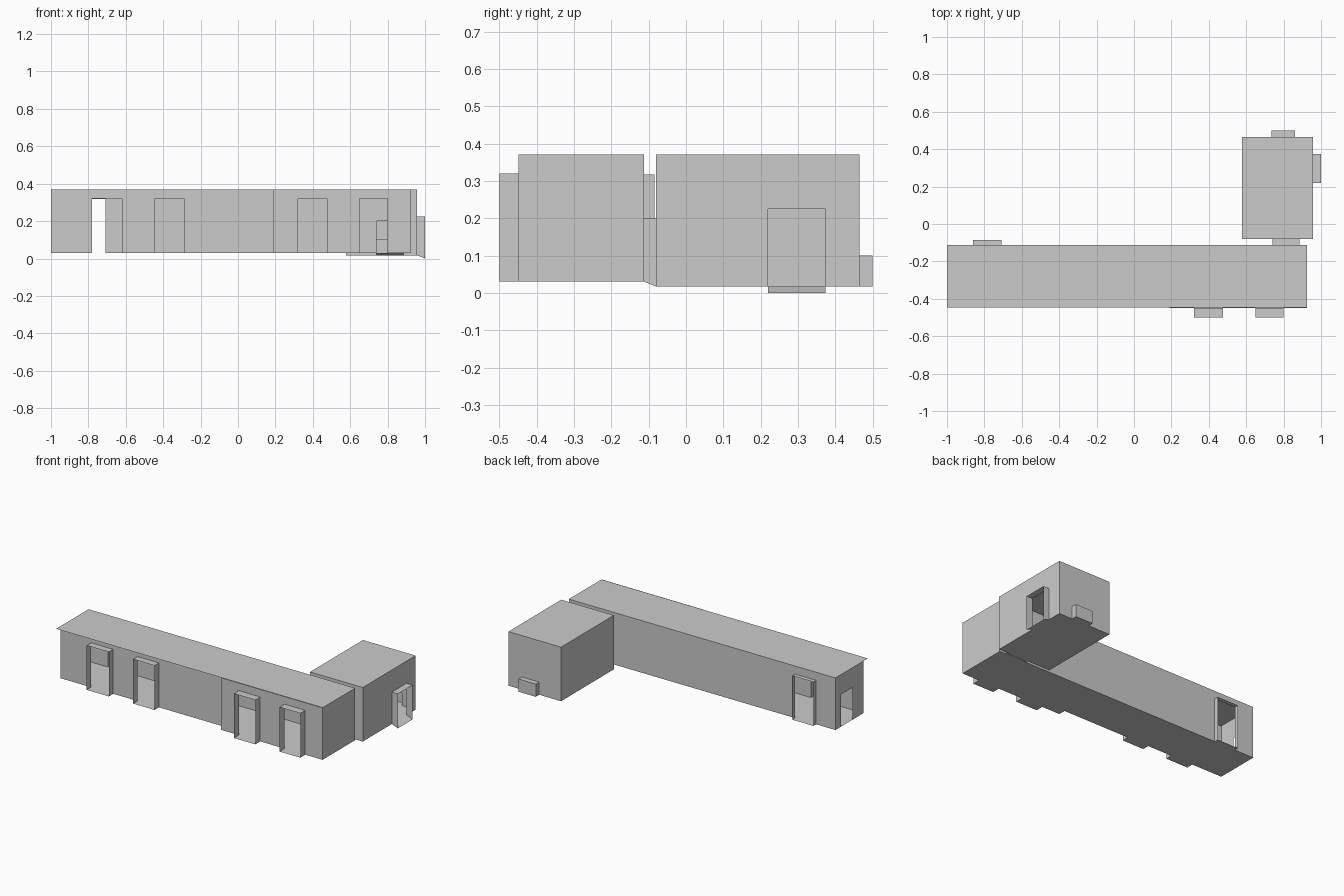
import bpy
from mathutils import Vector

if "Cube" in bpy.data.objects:
    bpy.data.objects.remove(bpy.data.objects["Cube"])


def make_object(name, polygons):
    """Mesh object from a list of polygons, each a list of corner points."""
    verts, faces = [], []
    for poly in polygons:
        faces.append(list(range(len(verts), len(verts) + len(poly))))
        verts += [tuple(p) for p in poly]
    mesh = bpy.data.meshes.new(name)
    mesh.from_pydata(verts, [], faces)
    obj = bpy.data.objects.new(name, mesh)
    bpy.context.collection.objects.link(obj)
    return obj


def upright(a, b, z0, z1):
    """Vertical rectangle over the ground line a-b."""
    return [(a.x, a.y, z0), (b.x, b.y, z0), (b.x, b.y, z1), (a.x, a.y, z1)]


def passage(name, p, q, out, depth, z, top, drop, closed):
    """Thin-walled open passage sticking out of a wall opening."""
    p2, q2 = p + out * depth, q + out * depth
    low = z - drop

    def at(v, h):
        return (v.x, v.y, h)
    polys = [
        [at(p, z), at(q, z), at(q2, low), at(p2, low)][::-1],
        [at(p, top), at(q, top), at(q2, top), at(p2, top)][::-1],
        [at(p, z), at(p2, low), at(p2, top), at(p, top)],
        [at(q, z), at(q, top), at(q2, top), at(q2, low)],
    ]
    if closed:
        polys.append(upright(p2, q2, low, top))
    make_object(name, polys)


def room(name, outline, z0, z1, openings):
    """Walls and floor of a room. openings: edge index -> list of
    (name, from, to, top, depth, drop, closed); from/to are x or y values."""
    pts = [Vector(p) for p in outline]
    polys = [[(p.x, p.y, z0) for p in reversed(pts)]]
    for i, a in enumerate(pts):
        b = pts[(i + 1) % len(pts)]
        d = (b - a).normalized()
        out = Vector((d.y, -d.x))
        axis = 0 if abs(d.x) > 0.5 else 1
        cuts = []
        for label, c0, c1, *rest in openings.get(i, []):
            s0, s1 = sorted((abs(c0 - a[axis]), abs(c1 - a[axis])))
            cuts.append((s0, s1, label, rest))
        pos = a
        for s0, s1, label, (top, depth, drop, closed) in sorted(cuts):
            p, q = a + d * s0, a + d * s1
            polys.append(upright(pos, p, z0, z1))
            polys.append(upright(p, q, top, z1))      # lintel
            if depth:
                passage(label, p, q, out, depth, z0, top, drop, closed)
            pos = q
        polys.append(upright(pos, b, z0, z1))
    return make_object(name, polys)


TOP, FLOOR, ROOM_FLOOR = 0.37, 0.03, 0.017

# Long hall: left part of the front wall is set back under the roof
room("hall_walls",
     [(-1, -0.402), (0.19, -0.402), (0.19, -0.449), (0.925, -0.449),
      (0.925, -0.113), (-1, -0.113)], FLOOR, TOP,
     {0: [("front_doorway_1", -0.78, -0.62, 0.32, 0.045, 0, False),
          ("front_doorway_2", -0.445, -0.29, 0.32, 0.045, 0, False)],
      2: [("front_doorway_3", 0.32, 0.475, 0.32, 0.051, 0, False),
          ("front_doorway_4", 0.65, 0.80, 0.32, 0.051, 0, False)],
      4: [("connecting_passage", 0.74, 0.885, 0.20, 0.033, 0.013, False),
          ("back_doorway", -0.86, -0.708, 0.317, 0.028, 0, False)],
      5: [("end_opening", -0.29, -0.17, 0.24, 0, 0, False)]})

# Flat hall roof, overhanging the set-back wall
make_object("hall_roof", [[(-1, -0.447, TOP), (0.925, -0.447, TOP),
                           (0.925, -0.113, TOP), (-1, -0.113, TOP)]])

# Side room with a side door and a low closed recess at the back
X0, X1, Y0, Y1 = 0.577, 0.957, -0.08, 0.465
room("side_room_walls", [(X0, Y0), (X1, Y0), (X1, Y1), (X0, Y1)],
     ROOM_FLOOR, TOP,
     {0: [("room_entry", 0.74, 0.885, 0.20, 0, 0, False)],
      1: [("side_doorway", 0.22, 0.373, 0.225, 0.043, 0.017, False)],
      2: [("back_recess", 0.735, 0.86, 0.10, 0.035, 0, True)]})
make_object("side_room_roof", [[(X0, Y0, TOP), (X1, Y0, TOP),
                                (X1, Y1, TOP), (X0, Y1, TOP)]])
